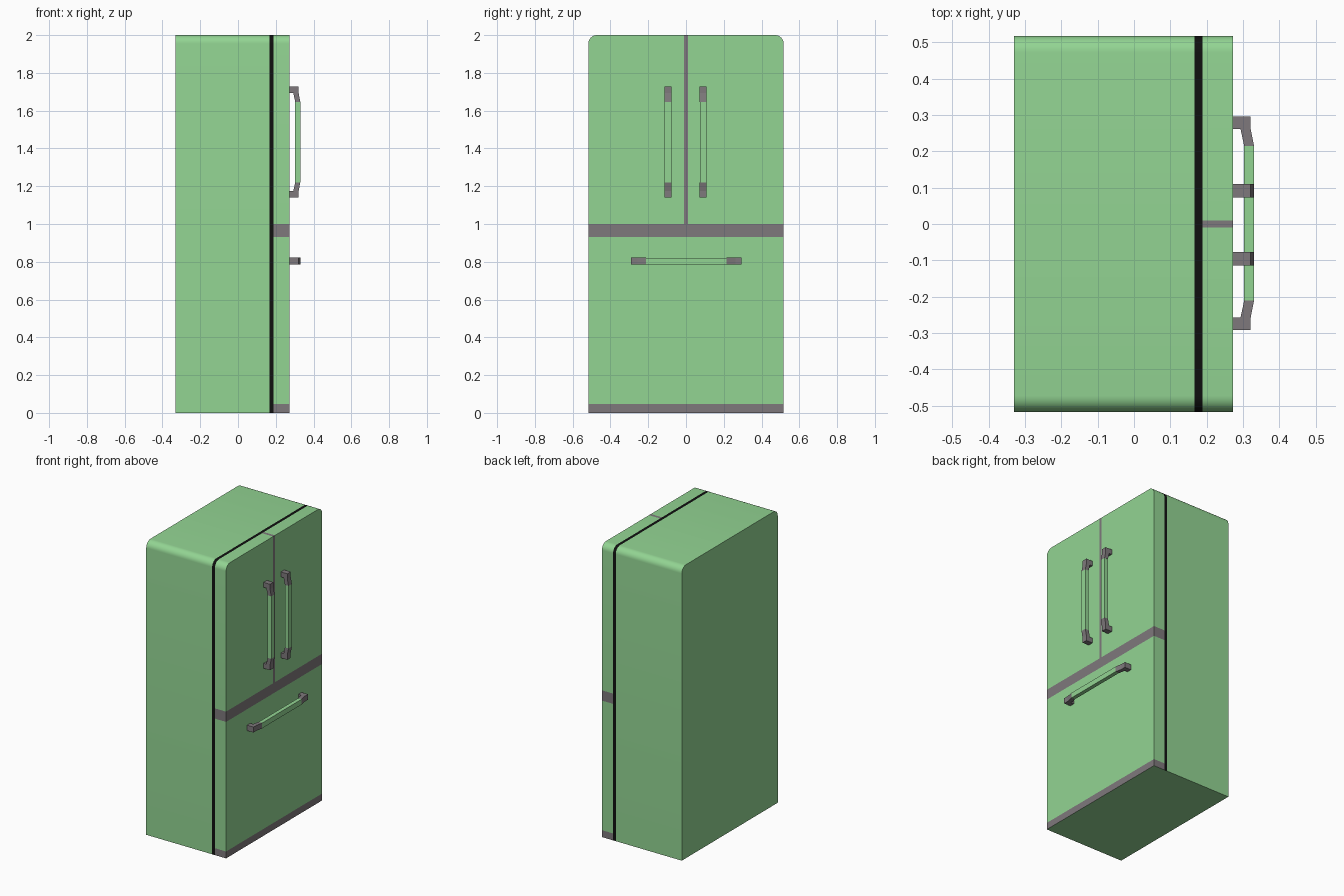
import bpy, bmesh
from mathutils import Vector, Matrix

if "Cube" in bpy.data.objects:
    bpy.data.objects.remove(bpy.data.objects["Cube"])


def material(name, rgb):
    m = bpy.data.materials.new(name)
    m.diffuse_color = (*rgb, 1)
    m.use_nodes = True
    m.node_tree.nodes["Principled BSDF"].inputs["Base Color"].default_value = m.diffuse_color
    return m


GREEN = material("green_enamel", (0.29, 0.66, 0.29))
GREY = material("grey_trim", (0.21, 0.19, 0.20))
BLACK = material("black_seal", (0.005, 0.005, 0.005))

BACK, FRONT, HALF_W, TOP, R = -0.33, 0.272, 0.517, 2.0, 0.045


def finish(bm, name, mats):
    bmesh.ops.recalc_face_normals(bm, faces=bm.faces)
    me = bpy.data.meshes.new(name)
    bm.to_mesh(me)
    bm.free()
    for m in mats:
        me.materials.append(m)
    ob = bpy.data.objects.new(name, me)
    bpy.context.collection.objects.link(ob)
    return ob


def rounded_block():
    # whole fridge envelope: rounded top sides and rounded front edges
    bm = bmesh.new()
    bmesh.ops.create_cube(bm, size=1)
    for v in bm.verts:
        v.co = Vector((FRONT if v.co.x > 0 else BACK,
                       HALF_W if v.co.y > 0 else -HALF_W,
                       TOP if v.co.z > 0 else 0))

    def is_round(e):
        a, b = (v.co for v in e.verts)
        on_front = a.x == b.x == FRONT
        on_top = a.z == b.z == TOP
        on_side = a.y == b.y
        return (on_front + on_top + on_side) >= 2

    bmesh.ops.bevel(bm, geom=[e for e in bm.edges if is_round(e)], offset=R,
                    segments=8, profile=0.5, affect='EDGES')
    return bm


def part(name, mat, x=(-9, 9), y=(-9, 9), z=(-9, 9)):
    # cut one panel out of the envelope; the underside stays green
    bm = rounded_block()
    for axis, (lo, hi) in enumerate((x, y, z)):
        for limit, sign in ((lo, -1), (hi, 1)):
            if abs(limit) > 5:
                continue
            co, no = Vector(), Vector()
            co[axis], no[axis] = limit, sign
            bmesh.ops.bisect_plane(bm, geom=bm.verts[:] + bm.edges[:] + bm.faces[:],
                                   plane_co=co, plane_no=no, clear_outer=True)
            bmesh.ops.holes_fill(bm, edges=[e for e in bm.edges if e.is_boundary])
    for f in bm.faces:
        f.material_index = int(all(abs(v.co.z) < 1e-4 for v in f.verts))
    ob = finish(bm, name, (mat, GREEN))
    bpy.ops.object.select_all(action='DESELECT')
    ob.select_set(True)
    bpy.context.view_layer.objects.active = ob
    bpy.ops.object.shade_smooth_by_angle(angle=0.6)


def prism(name, mat, profile, half_t, matrix):
    # extrude an (x, length) profile to a thickness of 2 * half_t
    bm = bmesh.new()
    f = bm.faces.new([bm.verts.new((px, py, -half_t)) for px, py in profile])
    new = bmesh.ops.extrude_face_region(bm, geom=[f])["geom"]
    bmesh.ops.translate(bm, vec=(0, 0, 2 * half_t),
                        verts=[g for g in new if isinstance(g, bmesh.types.BMVert)])
    bm.transform(matrix)
    finish(bm, name, (mat,))


def handle(name, matrix):
    end = [(0.268, 0.293), (0.321, 0.293), (0.321, 0.259), (0.330, 0.213),
           (0.303, 0.213), (0.293, 0.259), (0.268, 0.259)]
    for i, s in enumerate((1, -1)):
        prism(f"{name}_end_{i + 1}", GREY, [(px, s * py) for px, py in end], 0.0185, matrix)
    bar = [(0.303, -0.213), (0.330, -0.213), (0.330, 0.213), (0.303, 0.213)]
    prism(f"{name}_bar", GREEN, bar, 0.018, matrix)


# cabinet and door seal
SEAL, DOOR = 0.167, 0.188
part("cabinet", GREEN, x=(-9, SEAL))
part("door_seal", BLACK, x=(SEAL, DOOR))

# front panels and trim
part("left_door", GREEN, x=(DOOR, 9), y=(-9, -0.01), z=(1.0, 9))
part("right_door", GREEN, x=(DOOR, 9), y=(0.01, 9), z=(1.0, 9))
part("centre_strip", GREY, x=(DOOR, 9), y=(-0.01, 0.01), z=(1.0, 9))
part("middle_trim", GREY, x=(DOOR, 9), z=(0.93, 1.0))
part("freezer_drawer", GREEN, x=(DOOR, 9), z=(0.047, 0.93))
part("kick_trim", GREY, x=(DOOR, 9), z=(-9, 0.047))

# handles: two upright, one across
upright = Matrix.Rotation(1.5707963, 4, 'X')
for side, y in (("left", -0.095), ("right", 0.091)):
    handle(f"{side}_door_handle", Matrix.Translation((0, y, 1.434)) @ upright)
handle("drawer_handle", Matrix.Translation((0, 0.002, 0.803)))
